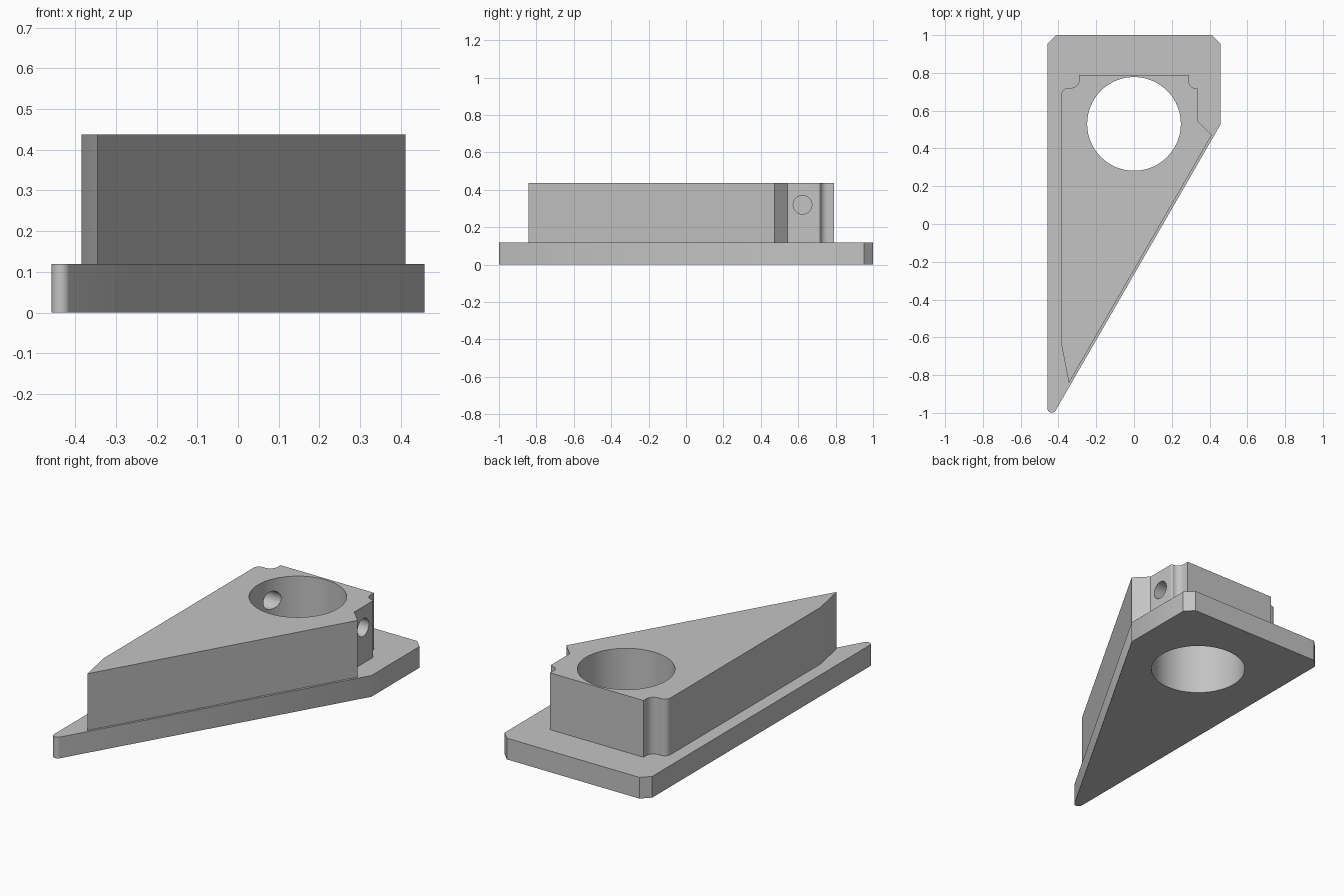
import bpy, bmesh, math
from mathutils import Vector

if "Cube" in bpy.data.objects:
    bpy.data.objects.remove(bpy.data.objects["Cube"])

BASE_TOP, BODY_TOP = 0.119, 0.437
BORE = (0.0, 0.53)

grey = bpy.data.materials.new("plain grey")
grey.diffuse_color = (0.55, 0.55, 0.55, 1)
grey.use_nodes = True
grey.node_tree.nodes["Principled BSDF"].inputs["Base Color"].default_value = grey.diffuse_color


def outline(corners, steps=10):
    """Corners are (x, y) or (x, y, fillet radius)."""
    pts = [Vector((c[0], c[1], 0)) for c in corners]
    result = []
    for i, c in enumerate(corners):
        p = pts[i]
        if len(c) < 3:
            result.append(p)
            continue
        a = (pts[i - 1] - p).normalized()
        b = (pts[(i + 1) % len(pts)] - p).normalized()
        half, r = a.angle(b) / 2, c[2]
        centre = p + (a + b).normalized() * (r / math.sin(half))
        t = r / math.tan(half)
        start = (p + a * t - centre).normalized()
        end = (p + b * t - centre).normalized()
        result += [centre + start.slerp(end, k / steps) * r for k in range(steps + 1)]
    return result


def prism(name, corners, z0, z1):
    bm = bmesh.new()
    face = bm.faces.new([bm.verts.new((p.x, p.y, z0)) for p in outline(corners)])
    ext = bmesh.ops.extrude_face_region(bm, geom=[face])
    top = [g for g in ext["geom"] if isinstance(g, bmesh.types.BMVert)]
    bmesh.ops.translate(bm, vec=(0, 0, z1 - z0), verts=top)
    bmesh.ops.recalc_face_normals(bm, faces=bm.faces)
    mesh = bpy.data.meshes.new(name)
    bm.to_mesh(mesh)
    bm.free()
    obj = bpy.data.objects.new(name, mesh)
    bpy.context.collection.objects.link(obj)
    mesh.materials.append(grey)
    return obj


def cut(obj, radius, depth, location, rotation=(0, 0, 0), sides=64):
    bpy.ops.mesh.primitive_cylinder_add(vertices=sides, radius=radius, depth=depth,
                                        location=location, rotation=rotation)
    cutter = bpy.context.object
    cutter.hide_render = True
    cutter.data.materials.append(grey)
    mod = obj.modifiers.new("hole", "BOOLEAN")
    mod.operation, mod.solver, mod.object = "DIFFERENCE", "EXACT", cutter
    bpy.context.view_layer.objects.active = obj
    bpy.ops.object.modifier_apply(modifier=mod.name)
    bpy.data.objects.remove(cutter)


# Flange plate: chamfered back corners, rounded narrow tip
base = prism("base_plate", [
    (-0.458, 0.953), (-0.458, -1.062, 0.023), (0.458, 0.527),
    (0.458, 0.953), (0.411, 1.0), (-0.411, 1.0)], 0, BASE_TOP)

# Raised block with relieved back corners
body = prism("raised_block", [
    (-0.29, 0.79), (-0.29, 0.72, 0.045), (-0.384, 0.72, 0.035),
    (-0.384, -0.64), (-0.345, -0.842), (0.412, 0.472), (0.34, 0.543),
    (0.34, 0.718, 0.01), (0.29, 0.718, 0.038), (0.29, 0.79)], BASE_TOP, BODY_TOP)

# Vertical bore through both parts
for part in (base, body):
    cut(part, 0.248, 2, (*BORE, 0))

# Cross hole: open on the right, blind in the left wall
cut(body, 0.05, 0.92, (0.14, 0.623, 0.32), (0, math.pi / 2, 0), 32)

for part in (base, body):
    bpy.ops.object.select_all(action="DESELECT")
    part.select_set(True)
    bpy.context.view_layer.objects.active = part
    bpy.ops.object.shade_smooth_by_angle(angle=math.radians(30))
